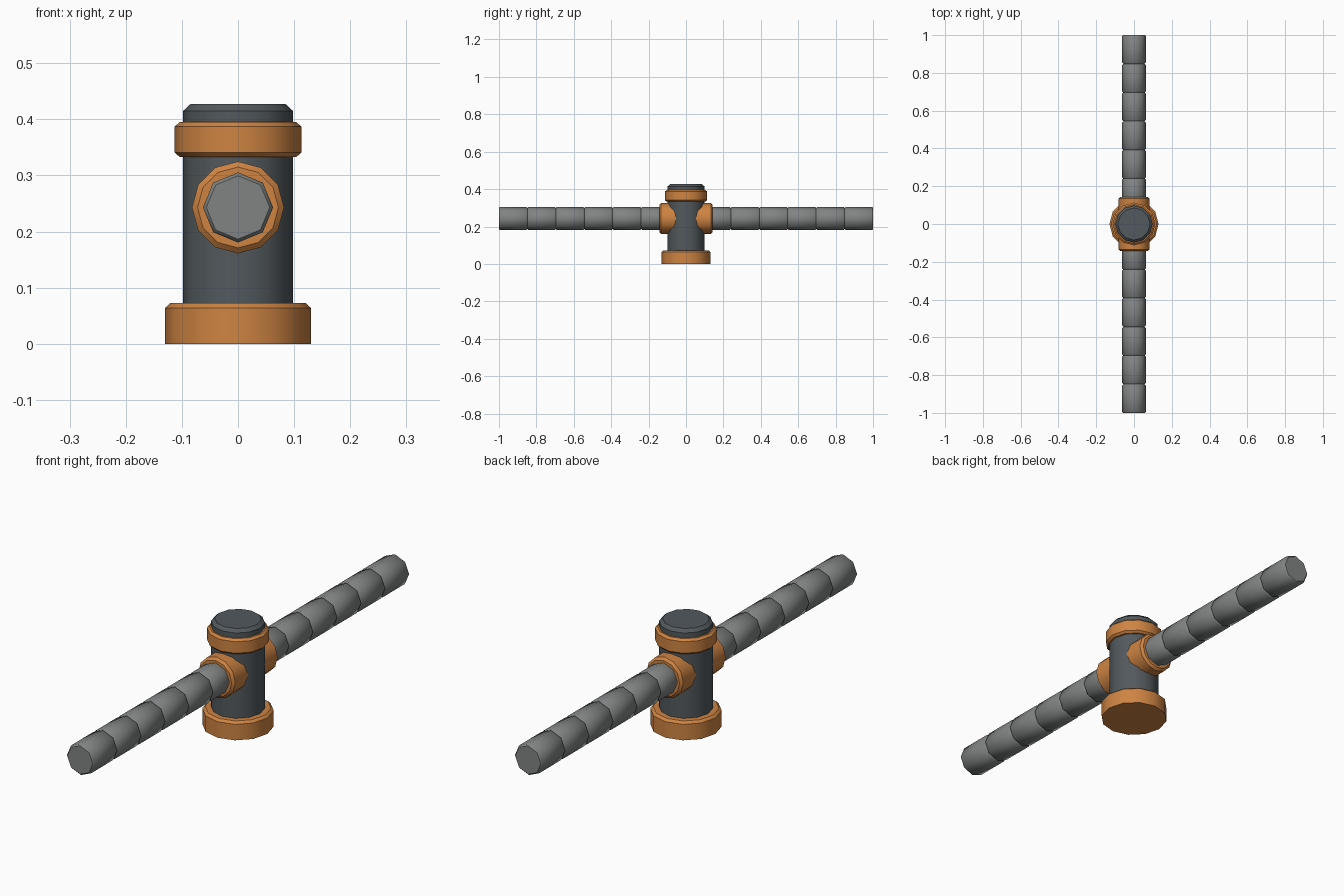
import bpy, bmesh, math
from mathutils import Matrix

if "Cube" in bpy.data.objects:
    bpy.data.objects.remove(bpy.data.objects["Cube"])


def material(name, rgb):
    m = bpy.data.materials.new(name)
    m.diffuse_color = (*rgb, 1)
    m.use_nodes = True
    m.node_tree.nodes["Principled BSDF"].inputs["Base Color"].default_value = m.diffuse_color
    return m


ORANGE = material("copper orange", (0.62, 0.23, 0.055))
DARK = material("dark steel", (0.085, 0.10, 0.11))
GREY = material("pipe grey", (0.22, 0.23, 0.23))


def lathe(name, profile, sides, mat, matrix=Matrix.Identity(4), angle=35):
    """Capped turned solid from (radius, height) pairs along local z."""
    bm = bmesh.new()
    rings = [[bm.verts.new((r * math.cos(math.tau * i / sides),
                            r * math.sin(math.tau * i / sides), z))
              for i in range(sides)] for r, z in profile]
    for a, b in zip(rings, rings[1:]):
        for i in range(sides):
            j = (i + 1) % sides
            bm.faces.new((a[i], a[j], b[j], b[i]))
    bm.faces.new(rings[0][::-1])
    bm.faces.new(rings[-1])
    bm.transform(matrix)
    bmesh.ops.recalc_face_normals(bm, faces=bm.faces)
    me = bpy.data.meshes.new(name)
    bm.to_mesh(me)
    bm.free()
    me.materials.append(mat)
    ob = bpy.data.objects.new(name, me)
    bpy.context.collection.objects.link(ob)
    bpy.ops.object.select_all(action='DESELECT')
    ob.select_set(True)
    bpy.context.view_layer.objects.active = ob
    bpy.ops.object.shade_smooth_by_angle(angle=math.radians(angle))
    return ob


# Upright post with base and upper band
lathe("base_flange", [(0.13, 0), (0.13, 0.064), (0.12, 0.073)], 12, ORANGE)
lathe("post", [(0.098, 0.02), (0.098, 0.415), (0.085, 0.427)], 12, DARK)
lathe("upper_band", [(0.104, 0.333), (0.113, 0.341), (0.113, 0.387), (0.104, 0.395)],
      12, ORANGE)

# Two side arms: collar plus a row of bevelled pipe segments
AXIS_Z, STEP, R, B = 0.243, 0.152, 0.0625, 0.006
for side, turn in (("front", 90), ("back", -90)):
    frame = Matrix.Translation((0, 0, AXIS_Z)) @ Matrix.Rotation(math.radians(turn), 4, 'X')
    lathe(side + "_collar", [(0.082, 0.03), (0.082, 0.134), (0.072, 0.143)],
          12, ORANGE, frame)
    for k in range(6):
        end = 1 - k * STEP
        start = end - STEP
        lathe(f"{side}_pipe_segment_{k + 1}",
              [(R - B, start), (R, start + B), (R, end - B), (R - B, end)],
              8, GREY, frame, 46)
